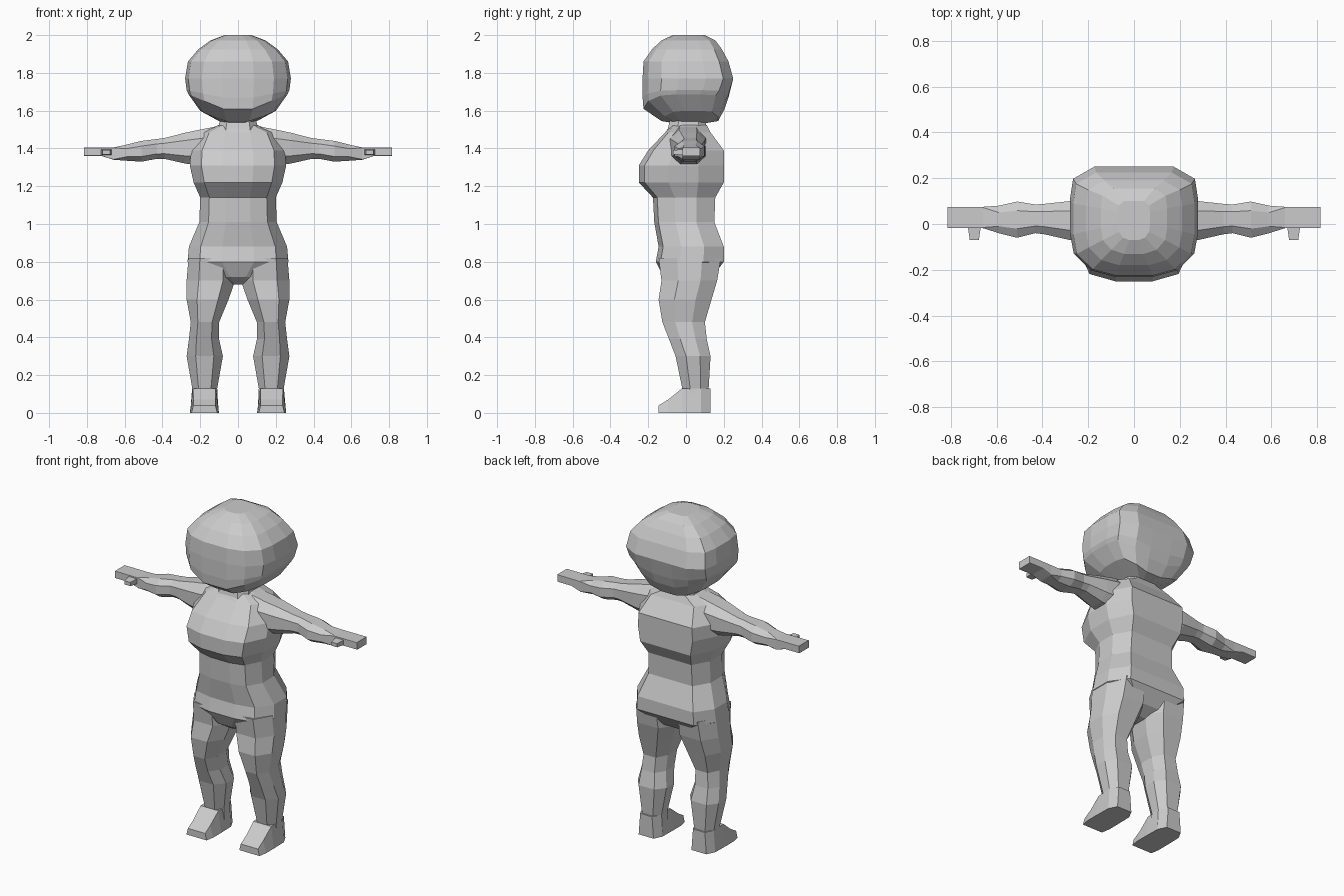
import bpy, bmesh

grey = bpy.data.materials.new("plain grey")
grey.diffuse_color = (0.6, 0.6, 0.6, 1)


def loft(name, rings):
    """Skin a list of equal-length closed rings and cap both ends."""
    bm = bmesh.new()
    rows = [[bm.verts.new(p) for p in ring] for ring in rings]
    n = len(rows[0])
    for a, b in zip(rows, rows[1:]):
        for i in range(n):
            j = (i + 1) % n
            bm.faces.new((a[i], a[j], b[j], b[i]))
    bm.faces.new(rows[0][::-1])
    bm.faces.new(rows[-1])
    bmesh.ops.recalc_face_normals(bm, faces=bm.faces[:])
    mesh = bpy.data.meshes.new(name)
    bm.to_mesh(mesh)
    bm.free()
    mesh.materials.append(grey)
    obj = bpy.data.objects.new(name, mesh)
    bpy.context.collection.objects.link(obj)
    return obj


def plan(half, x0, x1, yf, yb, z, rise=0.0):
    """Horizontal ring from a unit half outline (u: 0..1 sideways, v: -1 front..1 back)."""
    full = half + [(-u, v) for u, v in reversed(half)]
    cx, w, cy, d = (x0 + x1) / 2, (x1 - x0) / 2, (yf + yb) / 2, (yb - yf) / 2
    pts = []
    for u, v in full:
        x = cx + u * w
        pts.append((x, cy + v * d, z + rise * max(0, abs(x) - 0.08)))
    return pts


# Head: rounded box with a V-shaped underside
HEAD = [(.3, -1), (.68, -.88), (.94, -.58), (1, -.2), (1, .4), (.95, .78), (.62, 1), (.25, 1)]
loft("head", [plan(HEAD, -w, w, f, b, z, r) for w, f, b, z, r in [
    (.09, -.07, .11, 1.535, .4), (.20, -.13, .17, 1.545, .45),
    (.262, -.225, .205, 1.61, .42), (.272, -.23, .225, 1.67, .2),
    (.28, -.23, .25, 1.77, 0), (.265, -.225, .225, 1.86, 0),
    (.21, -.18, .19, 1.925, 0), (.145, -.13, .155, 1.972, 0),
    (.07, -.07, .1, 2.0, 0)]])

# Neck
BLOCK = [(.6, -1), (1, -.5), (1, .6), (.7, 1)]
loft("neck", [plan(BLOCK, -w, w, f, b, z) for w, f, b, z in [
    (.11, -.10, .11, 1.49), (.1, -.09, .105, 1.53), (.09, -.07, .1, 1.6)]])

# Torso from crotch to shoulders
TORSO = [(.32, -1), (.76, -.86), (1, -.3), (1, .4), (.72, 1), (.3, 1)]
loft("torso", [plan(TORSO, -w, w, f, b, z) for w, f, b, z in [
    (.04, -.06, .07, .68), (.13, -.12, .14, .72), (.267, -.16, .2, .80),
    (.26, -.145, .2, .88), (.205, -.168, .15, 1.01), (.2, -.175, .155, 1.14),
    (.235, -.25, .2, 1.22), (.255, -.25, .2, 1.31), (.25, -.2, .2, 1.39),
    (.2, -.11, .13, 1.485), (.1, -.08, .11, 1.525)]])

LEG = [(.5, -1), (1, -.4), (1, .4), (.55, 1)]
LEG_ROWS = [(.02, .262, -.145, .185, .82), (.015, .272, -.13, .165, .70),
            (.05, .272, -.145, .135, .6), (.1, .25, -.125, .1, .48),
            (.1, .26, -.09, .11, .39), (.08, .272, -.055, .13, .3),
            (.11, .242, -.02, .12, .13), (.105, .25, -.02, .12, .03)]
# Arm rows: x, front y, back y, bottom z, top z
ARM_ROWS = [(.12, -.08, .10, 1.32, 1.515), (.2, -.085, .105, 1.31, 1.50),
            (.28, -.07, .10, 1.32, 1.483), (.39, -.045, .088, 1.345, 1.455),
            (.43, -.04, .085, 1.345, 1.45), (.51, -.06, .098, 1.33, 1.44),
            (.59, -.04, .08, 1.335, 1.42), (.66, -.018, .075, 1.34, 1.405),
            (.72, -.018, .075, 1.36, 1.405), (.815, -.018, .075, 1.36, 1.405)]
# Foot rows: y, half width at sole, half width on top, height
FOOT_ROWS = [(-.145, .068, .058, .04), (-.095, .077, .058, .07), (-.02, .077, .06, .13),
             (.08, .075, .065, .13), (.13, .05, .04, .13)]


def arm_ring(x, f, b, lo, hi, s):
    h, d = hi - lo, b - f
    c = .25 if x < .6 else .03   # chamfered upper arm, boxy hand
    return [(s * x, f + d * u, lo + h * v) for u, v in [
        (c, 0), (1 - c, 0), (1, c), (1, 1 - c), (1 - c, 1), (c, 1), (0, 1 - c), (0, c)]]


for side, s in (("left", 1), ("right", -1)):
    loft(side + "_leg", [plan(LEG, *sorted((s * a, s * b)), f, k, z)
                         for a, b, f, k, z in LEG_ROWS])
    loft(side + "_arm", [arm_ring(*row, s) for row in ARM_ROWS])
    cx = s * .178
    loft(side + "_foot", [[(cx - a, y, 0), (cx + a, y, 0), (cx + t, y, h), (cx - t, y, h)]
                          for y, a, t, h in FOOT_ROWS])
    # Thumb stub
    tx = s * .697
    loft(side + "_thumb", [[(tx - w, y, 1.38 - w / 1.8), (tx + w, y, 1.38 - w / 1.8),
                            (tx + w, y, 1.38 + w / 1.8), (tx - w, y, 1.38 + w / 1.8)]
                           for y, w in [(0, .029), (-.02, .027), (-.07, .02)]])
